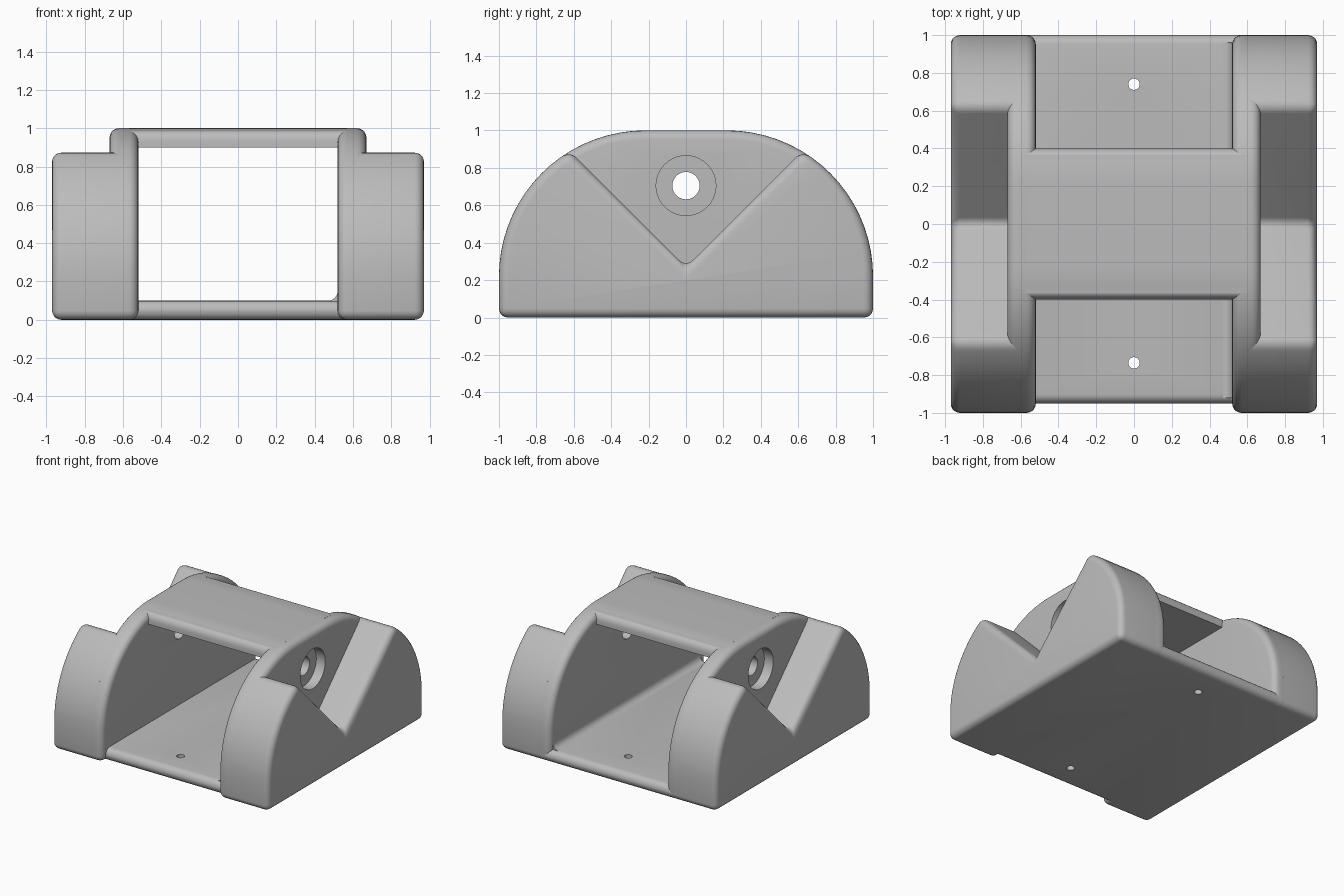
import bpy, bmesh, math
from mathutils import Vector

cube = bpy.data.objects.get("Cube")
if cube:
    bpy.data.objects.remove(cube, do_unlink=True)

grey = bpy.data.materials.new("plain grey")
grey.use_nodes = True
colour = (0.5, 0.5, 0.5, 1)
grey.diffuse_color = colour
grey.node_tree.nodes["Principled BSDF"].inputs["Base Color"].default_value = colour

FILLET = 0.05
R = 0.78          # radius of the rounded shoulders
C = 1 - R         # centre of that arc in y and z
INNER, WALL, OUTER = 0.52, 0.67, 0.97
V_BASE = 0.27     # lowest point of the side notch


def arc(cy, cz, r, a0, a1, n):
    pts = []
    for i in range(n + 1):
        a = math.radians(a0 + (a1 - a0) * i / n)
        pts.append((cy + r * math.cos(a), cz + r * math.sin(a)))
    return pts


def prism(name, profile, x0, x1, choose=None, along_y=False):
    """Extrude a profile along x (or y) and round the chosen edges."""
    bm = bmesh.new()
    place = (lambda p, t: (p[0], t, p[1])) if along_y else (lambda p, t: (t, p[0], p[1]))
    face = bm.faces.new([bm.verts.new(place(p, x0)) for p in profile])
    out = bmesh.ops.extrude_face_region(bm, geom=[face])
    verts = [v for v in out["geom"] if isinstance(v, bmesh.types.BMVert)]
    shift = Vector((0, x1 - x0, 0)) if along_y else Vector((x1 - x0, 0, 0))
    bmesh.ops.translate(bm, verts=verts, vec=shift)
    bmesh.ops.recalc_face_normals(bm, faces=bm.faces)
    if choose:
        edges = [e for e in bm.edges if choose(e)]
        bmesh.ops.bevel(bm, geom=edges, offset=FILLET * 0.98, offset_type='OFFSET',
                        segments=5, profile=0.5, affect='EDGES', clamp_overlap=False)
        bmesh.ops.recalc_face_normals(bm, faces=bm.faces)
    return finish(name, bm)


def finish(name, bm):
    mesh = bpy.data.meshes.new(name)
    bm.to_mesh(mesh)
    bm.free()
    mesh.materials.append(grey)
    obj = bpy.data.objects.new(name, mesh)
    bpy.context.collection.objects.link(obj)
    return obj


def drill(obj, radius, centre, depth, sideways):
    """Cut a round hole along x or z."""
    bm = bmesh.new()
    bmesh.ops.create_cone(bm, cap_ends=True, segments=40, radius1=radius,
                          radius2=radius, depth=depth)
    cutter = finish("hole_cutter", bm)
    cutter.location = centre
    if sideways:
        cutter.rotation_euler.y = math.pi / 2
    bpy.context.view_layer.update()
    mod = obj.modifiers.new("hole", 'BOOLEAN')
    mod.operation, mod.solver, mod.object = 'DIFFERENCE', 'EXACT', cutter
    bpy.context.view_layer.objects.active = obj
    bpy.ops.object.modifier_apply(modifier=mod.name)
    bpy.data.objects.remove(cutter, do_unlink=True)


def is_cap(e, x):
    return all(abs(v.co.x - x) < 1e-4 for v in e.verts)


def is_corner(e):
    return abs(e.verts[0].co.x - e.verts[1].co.x) > 0.1 and e.calc_face_angle(0) > 0.4


# Domed outline shared by the walls and the side blocks
dome = [(1, 0)] + arc(C, C, R, 0, 90, 18) + arc(-C, C, R, 90, 180, 18) + [(-1, 0)]

# Notched outline: the V lines meet the shoulders at angle PEAK
u = (-(V_BASE) + math.sqrt(2 * R * R - V_BASE ** 2)) / 2
PEAK = math.degrees(math.atan2(u + V_BASE, u))
notched = ([(1, 0)] + arc(C, C, R, 0, PEAK, 12) + [(0, V_BASE)]
           + arc(-C, C, R, 180 - PEAK, 180, 12) + [(-1, 0)])

parts = []
for side, s in (("left", 1), ("right", -1)):
    # Upright wall with a counterbored pivot hole
    wall = prism(side + "_wall", dome, s * INNER, s * WALL,
                 lambda e: is_cap(e, s * INNER) or is_cap(e, s * WALL) or is_corner(e))
    drill(wall, 0.073, (s * 0.6, 0, 0.705), 0.5, True)
    drill(wall, 0.16, (s * (WALL + 0.12), 0, 0.705), 0.4, True)
    # Notched block outside the wall
    block = prism(side + "_notched_block", notched, s * 0.61, s * OUTER,
                  lambda e: is_cap(e, s * OUTER) or is_corner(e))
    parts += [wall, block]

# Base plate between the walls, with two screw holes
plate = prism("base_plate", [(-0.95, 0), (1, 0), (1, 0.1), (-0.95, 0.1)],
              -0.61, 0.61, is_corner)
for y in (-0.735, 0.74):
    drill(plate, 0.03, (0, y, 0.05), 0.4, False)

# Top bridge following the dome
sweep = math.degrees(math.asin((0.4 - C) / R))
top = arc(C, C, R, 90 - sweep, 90, 5) + arc(-C, C, R, 90, 90 + sweep, 5)
bridge = prism("top_bridge", [(-0.4, 0.9), (0.4, 0.9)] + top, -0.6, 0.6,
               lambda e: is_corner(e) and e.verts[0].co.z > 0.95)

# Rounded joint between the floor and the left wall
cove = [(INNER + 0.02, 0.08), (INNER + 0.02, 0.15)]
cove += arc(INNER - FILLET, 0.15, FILLET, 0, -90, 6) + [(INNER - FILLET, 0.08)]
joint = prism("floor_cove", cove, -0.92, 0.96, along_y=True)

# Smooth shading with crisp edges
bpy.ops.object.select_all(action='DESELECT')
for obj in parts + [plate, bridge, joint]:
    obj.select_set(True)
    bpy.context.view_layer.objects.active = obj
bpy.ops.object.shade_smooth_by_angle(angle=math.radians(30))
